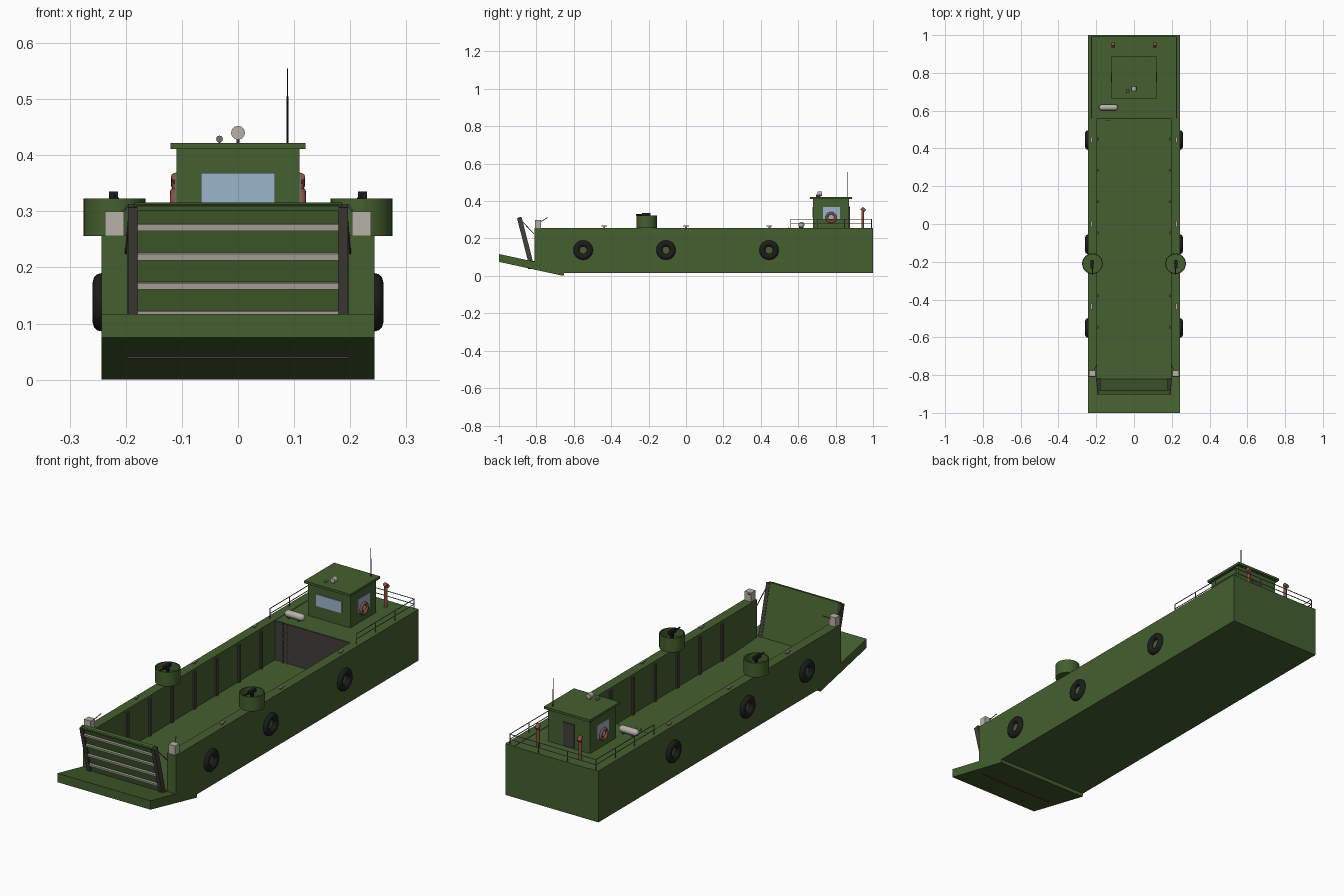
import bpy, bmesh, math
from mathutils import Vector, Matrix

if "Cube" in bpy.data.objects:
    bpy.data.objects.remove(bpy.data.objects["Cube"])

def mat(name, r, g, b):
    m = bpy.data.materials.new(name)
    m.diffuse_color = (r, g, b, 1)
    m.use_nodes = True
    m.node_tree.nodes["Principled BSDF"].inputs["Base Color"].default_value = m.diffuse_color
    return m

GREEN = mat("hull_green", 0.058, 0.115, 0.028)
BROWN = mat("dark_grey_brown", 0.055, 0.05, 0.04)
GREY = mat("light_grey", 0.48, 0.45, 0.39)
STEEL = mat("rail_grey", 0.16, 0.16, 0.15)
GLASS = mat("window_blue", 0.33, 0.46, 0.58)
RUST = mat("rust_red", 0.27, 0.08, 0.045)
BLACK = mat("rubber_black", 0.012, 0.012, 0.013)

def finish(bm, name, m, smooth=False):
    bmesh.ops.recalc_face_normals(bm, faces=bm.faces)
    me = bpy.data.meshes.new(name)
    bm.to_mesh(me)
    bm.free()
    me.materials.append(m)
    ob = bpy.data.objects.new(name, me)
    bpy.context.collection.objects.link(ob)
    if smooth:
        bpy.ops.object.select_all(action='DESELECT')
        ob.select_set(True)
        bpy.context.view_layer.objects.active = ob
        bpy.ops.object.shade_smooth_by_angle(angle=math.radians(40))
    return ob

def box(name, m, x, y, z, frame=None):
    """Box from (min, max) ranges, optionally moved by a frame matrix."""
    bm = bmesh.new()
    bmesh.ops.create_cube(bm, size=1)
    for v in bm.verts:
        v.co = Vector(r[0] if c < 0 else r[1] for c, r in zip(v.co, (x, y, z)))
    if frame:
        bm.transform(frame)
    return finish(bm, name, m)

def prism(name, m, x, profile):
    """Side profile of (y, z) points extruded across x."""
    bm = bmesh.new()
    f = bm.faces.new([bm.verts.new((x[0], y, z)) for y, z in profile])
    ext = bmesh.ops.extrude_face_region(bm, geom=[f])["geom"]
    bmesh.ops.translate(bm, vec=(x[1] - x[0], 0, 0),
                        verts=[v for v in ext if isinstance(v, bmesh.types.BMVert)])
    return finish(bm, name, m)

def rod(name, m, a, b, r, sides=8, smooth=True):
    a, b = Vector(a), Vector(b)
    bm = bmesh.new()
    bmesh.ops.create_cone(bm, cap_ends=True, segments=sides, radius1=r, radius2=r, depth=(b - a).length)
    bm.transform(Matrix.Translation((a + b) / 2) @ (b - a).to_track_quat('Z', 'Y').to_matrix().to_4x4())
    return finish(bm, name, m, smooth)

def spin(name, m, profile, frame, steps=32, smooth=True):
    """Closed (r, z) profile revolved about z, then placed by frame."""
    bm = bmesh.new()
    vs = [bm.verts.new((r, 0, z)) for r, z in profile]
    es = [bm.edges.new((vs[i], vs[(i + 1) % len(vs)])) for i in range(len(vs))]
    bmesh.ops.spin(bm, geom=vs + es, axis=(0, 0, 1), cent=(0, 0, 0), angle=math.tau, steps=steps)
    bmesh.ops.remove_doubles(bm, verts=bm.verts, dist=1e-5)
    bm.transform(frame)
    return finish(bm, name, m, smooth)

def ring(name, m, major, minor, loc):
    prof = [(major + minor * math.cos(i * math.tau / 12), minor * math.sin(i * math.tau / 12)) for i in range(12)]
    return spin(name, m, prof, Matrix.Translation(loc) @ Matrix.Rotation(math.pi / 2, 4, 'Y'))

def both(x0, x1, s):
    return tuple(sorted((s * x0, s * x1)))

# Hull: bow slab, cargo floor, apron, aft deck
prism("bow_slab", GREEN, (-0.243, 0.243), [(-1, .117), (-1, .075), (-.655, 0), (-.645, .041)])
box("cargo_floor", GREEN, (-.2, .2), (-.65, 1), (.015, .07))
prism("bow_apron", GREEN, (-.2, .2), [(-.65, .02), (-.65, .07), (-.82, .08), (-.82, .05)])
box("aft_deck", GREEN, (-.2, .2), (.56, 1), (.06, .255))
box("bulkhead_plate", BROWN, (-.197, .197), (.556, .561), (.07, .254))
box("hinge_bar", BROWN, (-.198, .198), (-.845, -.815), (.038, .06))

# Ramp, built upright then tilted forward
R = Matrix.Translation((0, -.824, .05)) @ Matrix.Rotation(math.radians(14.3), 4, 'X')
box("ramp_panel", GREEN, (-.185, .185), (-.004, .01), (0, .272), R)
box("ramp_top_edge", GREEN, (-.18, .18), (-.012, .01), (.262, .271), R)
for z in (.071, .123, .177, .231):
    box("ramp_slat", GREY, (-.178, .178), (-.012, -.003), (z - .006, z + .006), R)

for s in (-1, 1):
    # Side walls with ribs inside
    prism("side_wall", GREEN, both(.197, .243, s),
          [(-.81, .257), (1, .257), (1, .015), (-.65, .015), (-.81, .05)])
    for i in range(7):
        y = .45 - i * .166
        box("wall_rib", BROWN, both(.189, .198, s), (y - .007, y + .007), (.07, .245))
    box("ramp_rail", BROWN, both(.178, .196, s), (-.013, .012), (0, .268), R)
    rod("ramp_chain", BROWN, (s * .193, -.885, .30), (s * .2, -.812, .225), .002, 6)

    # Bow winch boxes
    box("winch_box", GREY, both(.203, .237, s), (-.808, -.775), (.256, .30))
    rod("winch_lever", STEEL, (s * .215, -.785, .285), (s * .196, -.74, .312), .002, 6)

    # Tyre fenders
    for y in (-.55, -.107, .444):
        ring("tyre_fender", BLACK, .036, .016, (s * .243, y, .138))

    # Mooring cleats
    for y in (-.437, 0, .446):
        box("cleat_post", STEEL, both(.222, .228, s), (y - .005, y + .005), (.256, .265))
        box("cleat_bar", GREY, both(.221, .229, s), (y - .015, y + .015), (.264, .269))

    # Gun tubs: open cup with gun on a pedestal
    T = Matrix.Translation((s * .22, -.21, .256))
    spin("gun_tub", GREEN, [(0, 0), (.055, 0), (.055, .067), (.05, .067), (.05, .03), (0, .03)], T, 24)
    rod("gun_pedestal", BLACK, (s * .22, -.21, .28), (s * .22, -.21, .325), .008)
    box("gun_body", BLACK, both(.214, .230, s), (-.235, -.19), (.319, .335))
    rod("gun_barrel", BLACK, (s * .22, -.23, .327), (s * .22, -.268, .327), .003)

    # Cabin side window and life ring
    box("side_window", GLASS, both(.109, .1125, s), (.733, .823), (.303, .368))
    ring("life_ring", RUST, .023, .007, (s * .114, .776, .312))

    # Exhaust pipes with bent tops
    rod("exhaust_pipe", RUST, (s * .11, .945, .25), (s * .11, .945, .35), .008, 12)
    rod("exhaust_tip", RUST, (s * .11, .939, .362), (s * .11, .957, .346), .0095, 12)

    # Side railing
    for z in (.279, .303):
        rod("side_rail", STEEL, (s * .225, .56, z), (s * .225, .992, z), .002, 6)
    for i in range(4):
        y = .56 + i * .144
        rod("rail_post", STEEL, (s * .225, y, .25), (s * .225, y, .303), .002, 6)

# Stern railing
for z in (.279, .303):
    rod("stern_rail", STEEL, (-.225, .992, z), (.225, .992, z), .002, 6)
for x in (-.075, .075):
    rod("stern_post", STEEL, (x, .992, .25), (x, .992, .303), .002, 6)

# Wheelhouse
box("cabin", GREEN, (-.11, .11), (.68, .872), (.25, .412))
box("cabin_roof", GREEN, (-.12, .12), (.664, .888), (.411, .422))
box("front_window", GLASS, (-.066, .066), (.677, .681), (.313, .368))
box("rear_door", BROWN, (-.028, .028), (.871, .876), (.257, .37))

# Roof fittings: searchlight, horn, antenna
rod("searchlight_stalk", STEEL, (0, .715, .42), (0, .715, .432), .003)
rod("searchlight", GREY, (0, .703, .44), (0, .727, .44), .0125, 12)
rod("horn_stalk", STEEL, (-.033, .705, .42), (-.033, .705, .428), .002)
rod("horn", STEEL, (-.033, .695, .429), (-.033, .712, .429), .006, 12)
rod("antenna_base", BLACK, (.088, .865, .42), (.088, .865, .505), .0018, 6)
rod("antenna_whip", BLACK, (.088, .865, .50), (.088, .865, .555), .001, 6)

# Life raft canister with rounded ends, on the deck
cap = [(.016 * math.sin(a), .034 + .016 * math.cos(a)) for a in [i * math.pi / 10 for i in range(6)]]
spin("raft_canister", GREY, cap + [(r, -z) for r, z in reversed(cap)],
     Matrix.Translation((-.135, .617, .273)) @ Matrix.Rotation(math.pi / 2, 4, 'Y'), 16)
for x in (-.16, -.11):
    box("raft_cradle", BROWN, (x - .004, x + .004), (.605, .629), (.254, .264))

# Ladder down the bulkhead
for x in (-.148, -.126):
    rod("ladder_rail", STEEL, (x, .547, .07), (x, .547, .262), .0018, 6)
for i in range(6):
    z = .095 + i * .03
    rod("ladder_rung", GREY, (-.148, .547, z), (-.126, .547, z), .0022, 6)
